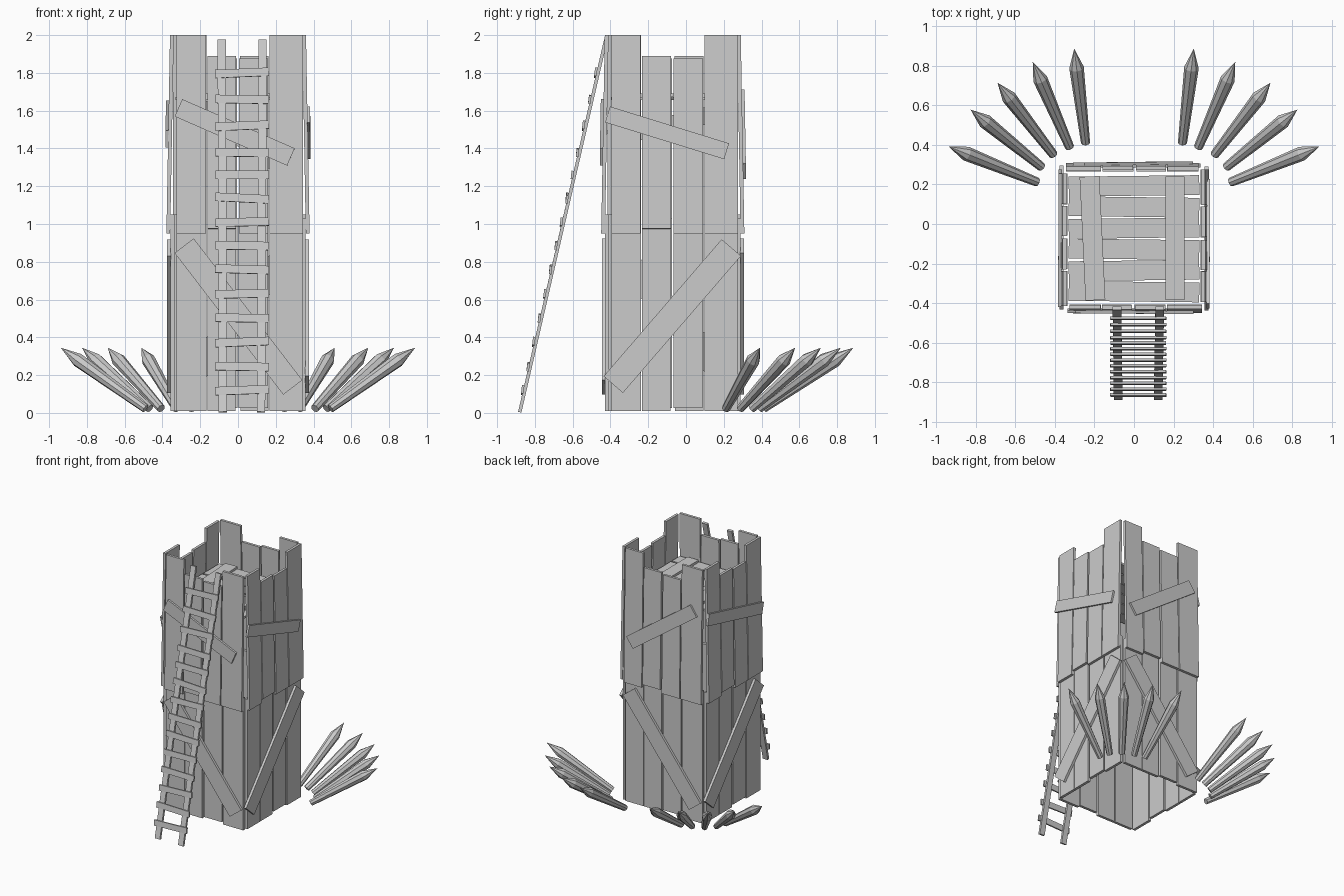
import bpy, bmesh
from math import pi, radians, cos, sin
from mathutils import Matrix, Vector

if "Cube" in bpy.data.objects:
    bpy.data.objects.remove(bpy.data.objects["Cube"])

CENTRE = Matrix.Translation((0, -0.07, 0))


def board(bm, p0, p1, normal, width, thick, m=Matrix()):
    """Add a box running from p0 to p1 with its broad face towards normal."""
    p0, p1 = Vector(p0), Vector(p1)
    d = p1 - p0
    length = d.length
    d.normalize()
    side = Vector(normal).cross(d).normalized()
    n = d.cross(side)
    frame = Matrix((side * width, d * length, n * thick)).transposed().to_4x4()
    if frame.determinant() < 0:
        frame = frame @ Matrix.Diagonal((-1, 1, 1, 1))
    bmesh.ops.create_cube(bm, size=1, matrix=m @ Matrix.Translation((p0 + p1) / 2) @ frame)


def finish(name, bm):
    bmesh.ops.recalc_face_normals(bm, faces=bm.faces)
    mesh = bpy.data.meshes.new(name)
    bm.to_mesh(mesh)
    bm.free()
    obj = bpy.data.objects.new(name, mesh)
    bpy.context.collection.objects.link(obj)
    return obj


# Plank layout on one wall: left edge, right edge, bottom, top
LOWER = [(-0.325, -0.168, 0.01, 1.03), (-0.162, -0.012, 0.01, 1.05),
         (0.003, 0.158, 0.025, 1.03), (0.168, 0.345, 0.01, 1.05)]
UPPER = [(-0.325, -0.17, 0.95, 2.0), (-0.162, -0.01, 0.975, 1.89),
         (0.004, 0.159, 0.95, 1.877), (0.167, 0.345, 0.95, 2.0)]
# Braces per wall: u0, z0, u1, z1, width
UP_BRACE = [(-0.315, 1.615, 0.28, 1.355, 0.1), (-0.345, 1.58, 0.285, 1.385, 0.088),
            (-0.27, 1.28, 0.28, 1.67, 0.1), (-0.335, 1.61, 0.34, 1.45, 0.09)]
LOW_BRACE = [(-0.285, 0.885, 0.29, 0.135, 0.127), (-0.315, 0.15, 0.31, 0.875, 0.135)] * 2


def upper_y(z):
    """Middle of the slightly leaning upper planks."""
    return -0.369 + 0.019 * (z - 0.95) / 1.05


# Four walls, the same layout turned about the tower axis
OUT = (0, -1, 0)
for k, side in enumerate(("front", "right", "back", "left")):
    m = CENTRE @ Matrix.Rotation(k * pi / 2, 4, 'Z')
    bm = bmesh.new()
    for a, b, z0, z1 in LOWER:
        u = (a + b) / 2
        board(bm, (u, -0.347, z0), (u, -0.347, z1), OUT, b - a, 0.021, m)
    finish(side + "_lower_planks", bm)
    bm = bmesh.new()
    for a, b, z0, z1 in UPPER:
        u = (a + b) / 2
        board(bm, (u, upper_y(z0), z0), (u, upper_y(z1), z1), OUT, b - a, 0.02, m)
    finish(side + "_upper_planks", bm)
    bm = bmesh.new()
    u0, z0, u1, z1, w = UP_BRACE[k]
    board(bm, (u0, upper_y(z0) - 0.016, z0), (u1, upper_y(z1) - 0.016, z1), OUT, w, 0.016, m)
    u0, z0, u1, z1, w = LOW_BRACE[k]
    board(bm, (u0, -0.366, z0), (u1, -0.366, z1), OUT, w, 0.02, m)
    finish(side + "_braces", bm)

# Fighting platform near the top, with two battens
bm = bmesh.new()
for i in range(6):
    y = 0.193 - i * 0.107
    tilt = 0.004 * (-1) ** i
    board(bm, (-0.33, y - tilt, 1.665), (0.33, y + tilt, 1.665), (0, 0, 1), 0.1, 0.016)
finish("platform_planks", bm)
bm = bmesh.new()
board(bm, (-0.225, 0.24, 1.682), (-0.195, -0.385, 1.682), (0, 0, 1), 0.1, 0.018)
board(bm, (0.207, 0.24, 1.682), (0.207, -0.385, 1.682), (0, 0, 1), 0.096, 0.018)
finish("platform_battens", bm)

# Leaning ladder
FOOT, HEAD = Vector((0, -0.88, 0.004)), Vector((0, -0.425, 1.975))
bm = bmesh.new()
for x0, x1 in ((-0.08, -0.086), (0.122, 0.13)):
    board(bm, FOOT + Vector((x0, 0, 0)), HEAD + Vector((x1, 0, 0)), OUT, 0.044, 0.018)
finish("ladder_rails", bm)
bm = bmesh.new()
RUNGS = [(1.80, .006), (1.66, -.002), (1.52, .006), (1.378, -.002), (1.26, 0), (1.137, -.007),
         (1.01, .003), (.885, -.002), (.76, -.004), (.63, .003), (.502, -.002), (.375, .006),
         (.245, -.003), (.12, .005)]
for z, t in RUNGS:
    y = FOOT.y + (HEAD.y - FOOT.y) * z / HEAD.z - 0.012
    board(bm, (-0.12, y, z - t), (0.163, y, z + t), (0, -1, 0.12), 0.044, 0.013)
finish("ladder_rungs", bm)

# Sharpened stakes fanned out behind, mirrored left and right: base x, y then tip x, y
STAKES = [(.245, .41, .302, .886), (.325, .388, .512, .82), (.407, .35, .69, .714),
          (.467, .288, .826, .578), (.49, .212, .938, .392)]
SIDES = 8
bm = bmesh.new()
for bx, by, tx, ty in STAKES:
    for s in (1, -1):
        base, tip = Vector((s * bx, by, 0.023)), Vector((s * tx, ty, 0.345))
        axis = tip - base
        turn = axis.to_track_quat('Z', 'Y')
        rings = []
        for f, r in ((0, 0.023), (0.8, 0.037)):
            rings.append([bm.verts.new(base + axis * f + turn @ Vector(
                (r * cos(2 * pi * i / SIDES), r * sin(2 * pi * i / SIDES), 0))) for i in range(SIDES)])
        point = bm.verts.new(tip)
        bm.faces.new(rings[0][::-1])
        for i in range(SIDES):
            j = (i + 1) % SIDES
            bm.faces.new((rings[0][i], rings[0][j], rings[1][j], rings[1][i]))
            bm.faces.new((rings[1][i], rings[1][j], point))
finish("sharpened_stakes", bm)
